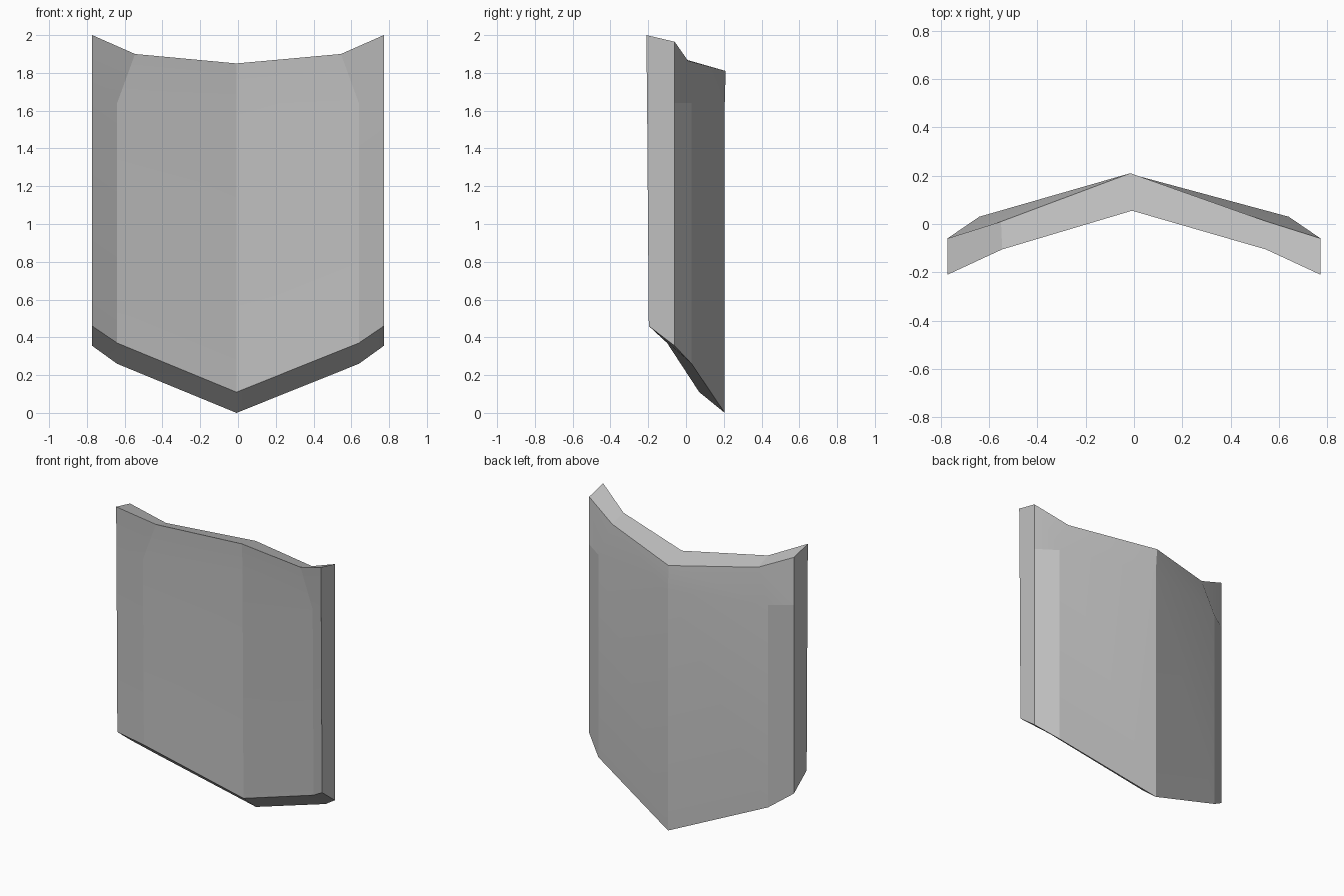
import bpy
import bmesh
import math

cube = bpy.data.objects.get("Cube")
if cube:
    bpy.data.objects.remove(cube, do_unlink=True)

grey = bpy.data.materials.new("plain grey")
grey.use_nodes = True
colour = (0.53, 0.53, 0.53, 1)
grey.diffuse_color = colour
grey.node_tree.nodes["Principled BSDF"].inputs["Base Color"].default_value = colour

# Half outlines from the ridge to the side edge; rows run bottom, shoulder, top
back_rows = [
    [(-.008, .205, 0), (.64, .03, .26), (.772, -.06, .355)],
    [(-.008, .205, 1.64), (.64, .03, 1.64), (.772, -.06, 1.64)],
    [(-.015, .21, 1.81), (.55, .01, 1.865), (.772, -.06, 1.965)],
]
front_rows = [
    [(-.008, .07, .11), (.64, -.10, .37), (.772, -.197, .46)],
    [(-.008, .06, 1.64), (.64, -.11, 1.64), (.772, -.206, 1.64)],
    [(-.008, .055, 1.85), (.545, -.105, 1.90), (.772, -.21, 2)],
]


def full_row(bm, half):
    """Mirror a half row and make its vertices, running from -x to +x."""
    mirrored = [(-x, y, z) for x, y, z in reversed(half[1:])]
    return [bm.verts.new(p) for p in mirrored + half]


def strip(bm, a, b):
    """Bridge two rows of vertices with quads."""
    for i in range(len(a) - 1):
        bm.faces.new((a[i], a[i + 1], b[i + 1], b[i]))


# Folded shield plate: two surfaces joined by a rim
bm = bmesh.new()
back = [full_row(bm, r) for r in back_rows]
front = [full_row(bm, r) for r in front_rows]
for surface in (back, front):
    for low, high in zip(surface, surface[1:]):
        strip(bm, low, high)
for row in (0, -1):
    strip(bm, back[row], front[row])
for end in (0, -1):
    strip(bm, [r[end] for r in back], [r[end] for r in front])
bmesh.ops.recalc_face_normals(bm, faces=bm.faces[:])

mesh = bpy.data.meshes.new("shield_plate")
bm.to_mesh(mesh)
bm.free()
mesh.materials.append(grey)
shield = bpy.data.objects.new("shield_plate", mesh)
bpy.context.collection.objects.link(shield)

# Soft blend at the flared top corners, crisp folds elsewhere
bpy.ops.object.select_all(action="DESELECT")
shield.select_set(True)
bpy.context.view_layer.objects.active = shield
bpy.ops.object.shade_smooth_by_angle(angle=math.radians(10))
